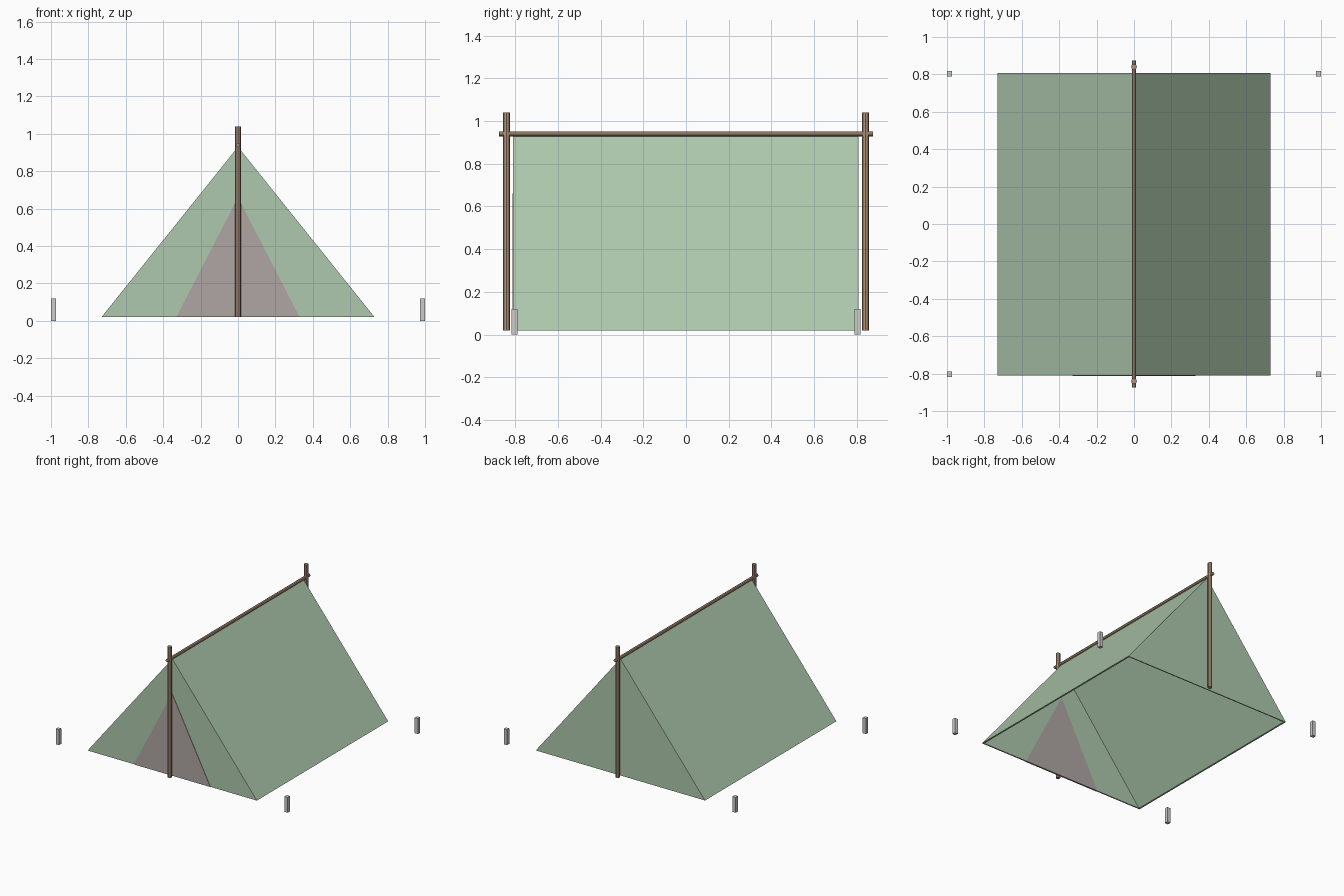
import bpy, bmesh, math

if "Cube" in bpy.data.objects:
    bpy.data.objects.remove(bpy.data.objects["Cube"])


def material(name, r, g, b):
    m = bpy.data.materials.new(name)
    m.diffuse_color = (r, g, b, 1)
    m.use_nodes = True
    m.node_tree.nodes["Principled BSDF"].inputs["Base Color"].default_value = m.diffuse_color
    return m


canvas = material("canvas_green", 0.42, 0.58, 0.42)
cloth = material("door_cloth", 0.43, 0.38, 0.37)
wood = material("wood", 0.45, 0.30, 0.20)


def prism(name, profile, y0, y1, mat=None):
    """Extrude an x-z outline from y0 to y1."""
    bm = bmesh.new()
    face = bm.faces.new([bm.verts.new((x, y0, z)) for x, z in profile])
    ext = bmesh.ops.extrude_face_region(bm, geom=[face])
    verts = [v for v in ext["geom"] if isinstance(v, bmesh.types.BMVert)]
    bmesh.ops.translate(bm, verts=verts, vec=(0, y1 - y0, 0))
    bmesh.ops.recalc_face_normals(bm, faces=bm.faces)
    mesh = bpy.data.meshes.new(name)
    bm.to_mesh(mesh)
    bm.free()
    ob = bpy.data.objects.new(name, mesh)
    bpy.context.collection.objects.link(ob)
    if mat:
        mesh.materials.append(mat)
    return ob


def pole(name, radius, length, loc, rot=(0, 0, 0)):
    bpy.ops.mesh.primitive_cylinder_add(vertices=8, radius=radius, depth=length,
                                        location=loc, rotation=rot)
    ob = bpy.context.object
    ob.name = name
    ob.data.materials.append(wood)


W, BASE, TOP = 0.73, 0.02, 0.93      # half width, hem height, ridge height
DOOR_W, DOOR_TOP = 0.33, 0.66

for side, s in (("left", -1), ("right", 1)):
    # sloping roof panel
    prism(side + "_roof_panel",
          [(0, TOP), (s * W, BASE), (s * (W - 0.013), BASE), (0, TOP - 0.016)],
          -0.80, 0.80, canvas)
    # front wall flap beside the door
    prism(side + "_front_flap",
          [(0, TOP), (s * W, BASE), (s * DOOR_W, BASE), (0, DOOR_TOP)],
          -0.81, -0.80, canvas)

# door and back wall
prism("door", [(-DOOR_W, BASE), (DOOR_W, BASE), (0, DOOR_TOP)], -0.813, -0.80, cloth)
prism("back_wall", [(-W, BASE), (W, BASE), (0, TOP)], 0.80, 0.808, canvas)

# upright poles and ridge pole
for end, y in (("front", -0.84), ("back", 0.84)):
    pole(end + "_pole", 0.016, 1.02, (0, y, 0.53))
pole("ridge_pole", 0.012, 1.75, (0, 0, 0.94), (math.pi / 2, 0, 0))

# ground pegs
for end, y in (("front", -0.803), ("back", 0.803)):
    for side, s in (("left", -1), ("right", 1)):
        prism(f"{end}_{side}_peg",
              [(s * 0.972, 0), (s * 1.0, 0), (s * 1.0, 0.12), (s * 0.972, 0.12)],
              y - 0.014, y + 0.014)
